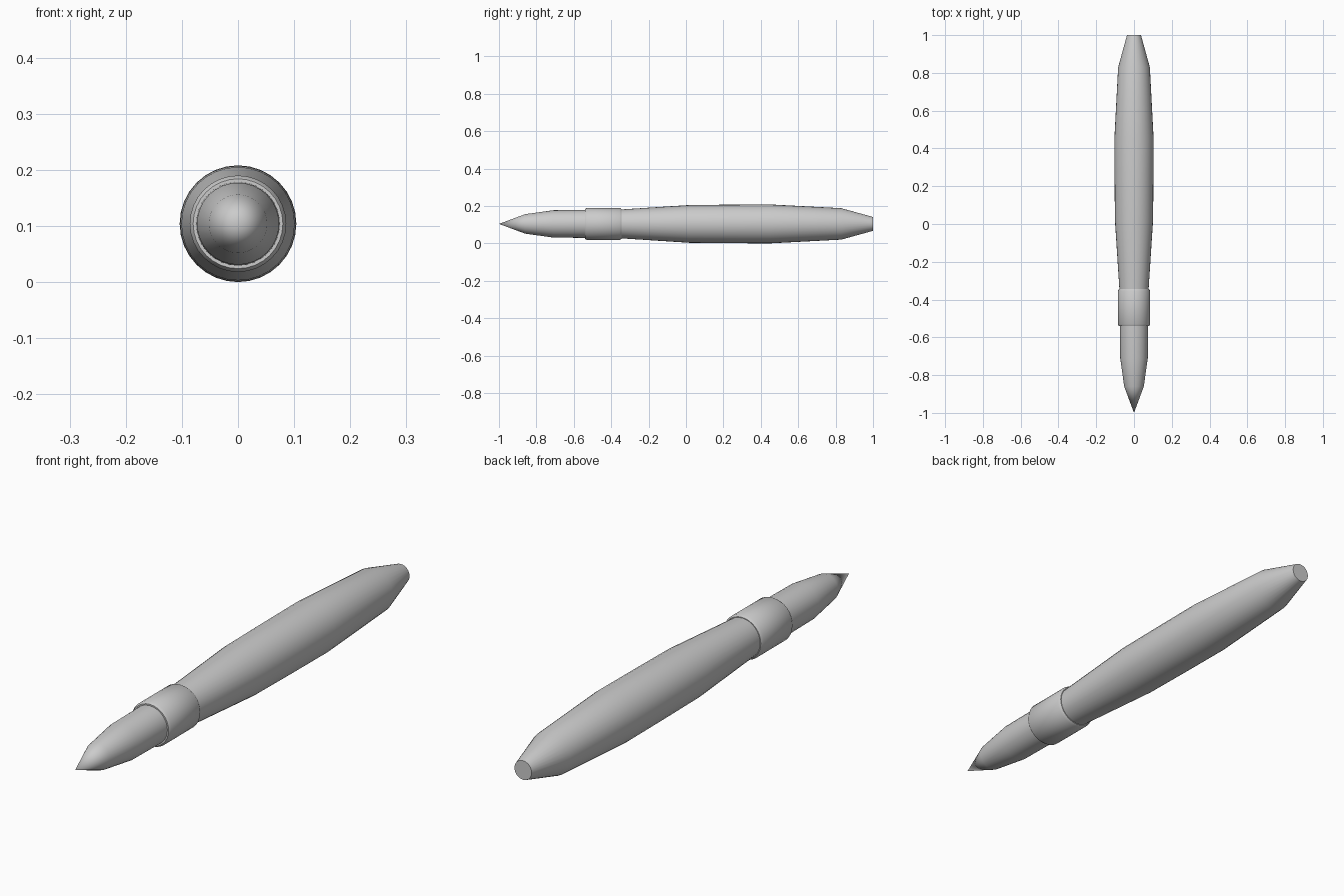
import bpy, bmesh, math

if "Cube" in bpy.data.objects:
    bpy.data.objects.remove(bpy.data.objects["Cube"])

SIDES = 32
AXIS_Z = 0.104


def lathe(name, profile):
    """Revolve (y, radius) points around the long axis; zero radius makes a point."""
    bm = bmesh.new()
    rings = []
    for y, r in profile:
        if r == 0:
            rings.append([bm.verts.new((0, y, AXIS_Z))])
            continue
        angles = [2 * math.pi * i / SIDES for i in range(SIDES)]
        rings.append([bm.verts.new((r * math.sin(a), y, AXIS_Z + r * math.cos(a)))
                      for a in angles])
    for a, b in zip(rings, rings[1:]):
        for i in range(SIDES):
            j = (i + 1) % SIDES
            quad = [a[i % len(a)], a[j % len(a)], b[j % len(b)], b[i % len(b)]]
            bm.faces.new(list(dict.fromkeys(quad)))
    # Flat caps on open ends
    for ring in (rings[0], rings[-1]):
        if len(ring) > 1:
            bm.faces.new(ring)
    bmesh.ops.recalc_face_normals(bm, faces=bm.faces)
    mesh = bpy.data.meshes.new(name)
    bm.to_mesh(mesh)
    bm.free()
    obj = bpy.data.objects.new(name, mesh)
    bpy.context.collection.objects.link(obj)
    bpy.ops.object.select_all(action='DESELECT')
    obj.select_set(True)
    bpy.context.view_layer.objects.active = obj
    bpy.ops.object.shade_smooth_by_angle(angle=math.radians(50))
    return obj


# Pointed bristle tip
lathe("bristles", [(-1.0, 0), (-0.86, 0.052), (-0.71, 0.073), (-0.50, 0.075)])

# Collar with softened rims
lathe("ferrule", [(-0.54, 0.080), (-0.53, 0.086), (-0.355, 0.086), (-0.345, 0.080)])

# Swelling handle with a blunt end
lathe("handle", [(-0.40, 0.073), (-0.35, 0.077), (0.02, 0.101), (0.24, 0.103),
                 (0.45, 0.104), (0.83, 0.084), (1.0, 0.037)])
